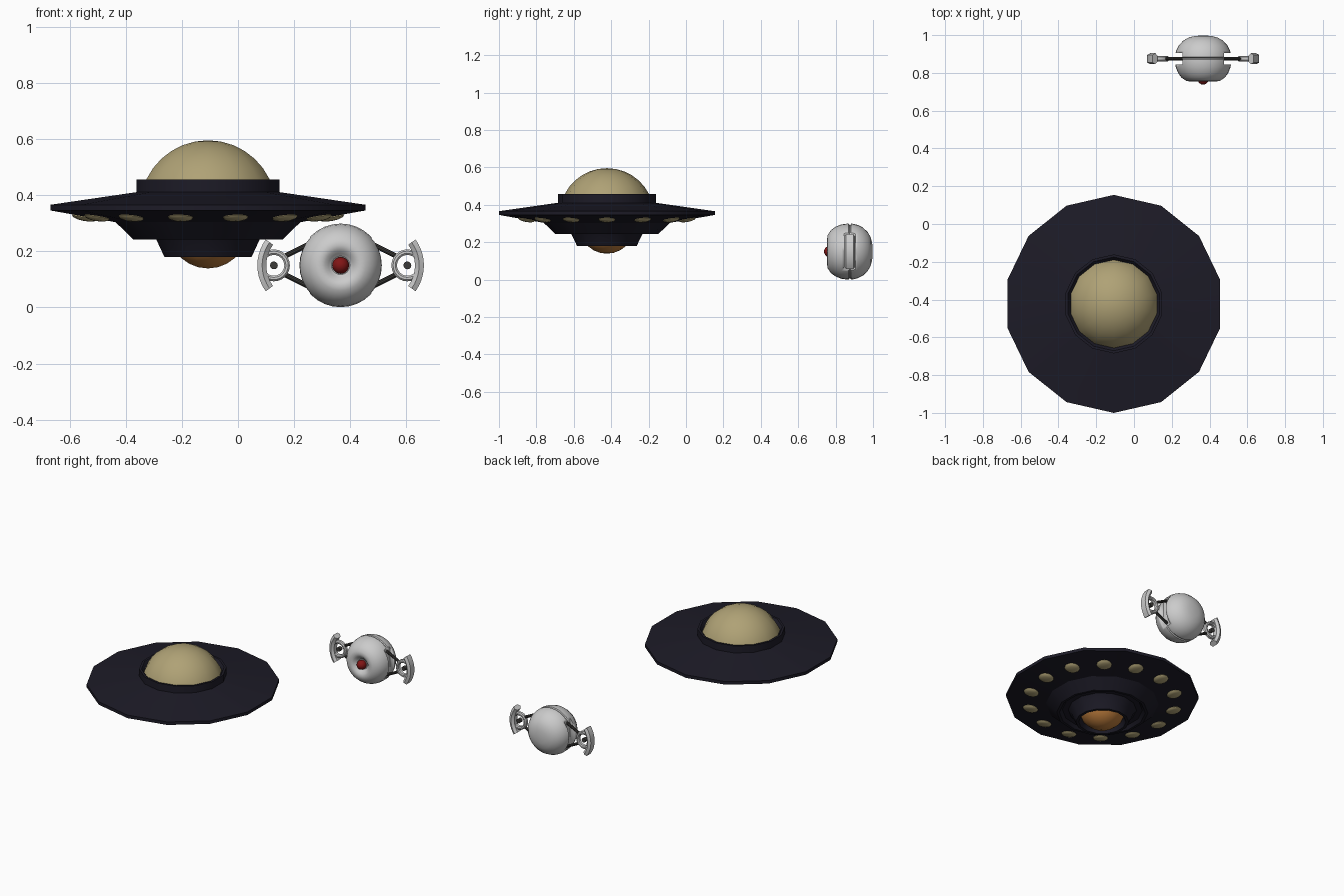
import bpy, bmesh, math
from mathutils import Vector, Matrix

if "Cube" in bpy.data.objects:
    bpy.data.objects.remove(bpy.data.objects["Cube"])

SX, SY = -0.107, -0.423              # saucer axis
RX, RY, RZ = 0.366, 0.875, 0.15      # drone centre
SIDES = 14


def material(name, rgb):
    m = bpy.data.materials.new(name)
    m.diffuse_color = (*rgb, 1)
    m.use_nodes = True
    m.node_tree.nodes["Principled BSDF"].inputs["Base Color"].default_value = m.diffuse_color
    return m


HULL = material("dark_hull", (0.012, 0.011, 0.02))
GLASS = material("pale_glass", (0.43, 0.36, 0.18))
ORANGE = material("orange_glow", (0.5, 0.2, 0.045))
RED = material("red_lens", (0.22, 0.008, 0.008))
DARK = material("dark_metal", (0.045, 0.043, 0.04))


def finish(name, bm, mat=None, angle=35):
    bmesh.ops.recalc_face_normals(bm, faces=bm.faces)
    me = bpy.data.meshes.new(name)
    bm.to_mesh(me)
    bm.free()
    ob = bpy.data.objects.new(name, me)
    bpy.context.collection.objects.link(ob)
    if mat:
        me.materials.append(mat)
    bpy.ops.object.select_all(action='DESELECT')
    ob.select_set(True)
    bpy.context.view_layer.objects.active = ob
    bpy.ops.object.shade_smooth_by_angle(angle=math.radians(angle))
    return ob


def lathe(name, profile, n, matrix, mat=None, closed=False, angle=35):
    """Turn (radius, height) points round z, one corner on +y."""
    bm = bmesh.new()
    rings = []
    for r, h in profile:
        if r < 1e-5:
            rings.append([bm.verts.new((0, 0, h))] * n)
        else:
            rings.append([bm.verts.new((r * math.sin(a), r * math.cos(a), h))
                          for a in (2 * math.pi * i / n for i in range(n))])
    pairs = list(zip(rings, rings[1:]))
    if closed:
        pairs.append((rings[-1], rings[0]))
    for a, b in pairs:
        for i in range(n):
            j = (i + 1) % n
            bm.faces.new(list(dict.fromkeys((a[i], a[j], b[j], b[i]))))
    bm.transform(matrix)
    return finish(name, bm, mat, angle)


def arc(r, h, zc, t0, t1, n):
    return [(abs(r * math.sin(t)), zc + h * math.cos(t))
            for t in (math.radians(t0 + (t1 - t0) * i / n) for i in range(n + 1))]


# ---------- saucer ----------
AXIS = Matrix.Translation((SX, SY, 0))
lathe("saucer_hull", [
    (0.225, 0.42), (0.238, 0.445), (0.248, 0.457), (0.262, 0.457), (0.262, 0.411),
    (0.577, 0.366), (0.577, 0.346), (0.338, 0.304), (0.274, 0.243), (0.258, 0.243),
    (0.24, 0.262), (0.205, 0.262), (0.188, 0.24), (0.159, 0.179), (0.142, 0.179),
    (0.125, 0.215)], SIDES, AXIS, HULL, angle=30)
lathe("cockpit_dome", arc(0.25, 0.245, 0.351, 0, 75, 7), SIDES, AXIS, GLASS, angle=60)
lathe("belly_lamp", arc(0.147, 0.145, 0.284, 180, 110, 5), SIDES, AXIS, ORANGE, angle=60)

# lights under the rim, one per facet, tilted to its slope
for i in range(SIDES):
    a = 2 * math.pi * (i + 0.5) / SIDES
    mtx = (AXIS @ Matrix.Rotation(-a, 4, 'Z') @ Matrix.Translation((0, 0.44, 0.321))
           @ Matrix.Rotation(math.radians(10), 4, 'X'))
    lathe(f"rim_light_{i + 1}", arc(0.046, 0.013, 0, 0, 180, 6), 16, mtx, GLASS, angle=60)

# ---------- drone ----------
# local z of the turned parts points backwards (+y)
CENTRE = Matrix.Translation((RX, RY, RZ))
FACING = CENTRE @ Matrix.Rotation(math.radians(-90), 4, 'X')
body = lathe("drone_body", [
    (0, 0.123), (0.04, 0.121), (0.075, 0.113), (0.105, 0.096), (0.129, 0.07),
    (0.143, 0.042), (0.149, 0.015), (0.149, 0.008), (0.143, 0.004), (0.143, -0.001),
    (0.149, -0.005), (0.149, -0.016), (0.145, -0.045), (0.133, -0.075), (0.115, -0.1),
    (0.09, -0.117), (0.072, -0.12), (0.055, -0.115), (0.043, -0.102), (0.033, -0.094),
    (0, -0.092)], 32, FACING)

# side recesses for the struts
bm = bmesh.new()
for s in (-1, 1):
    bmesh.ops.create_cube(bm, size=1, matrix=CENTRE @ Matrix.Translation((s * 0.155, 0, 0))
                          @ Matrix.Diagonal((0.09, 0.062, 0.2, 1)))
cutter = finish("recess_cutter", bm)
cutter.hide_render = True
cutter.hide_set(True)
mod = body.modifiers.new("recess", 'BOOLEAN')
mod.operation = 'DIFFERENCE'
mod.solver = 'EXACT'
mod.object = cutter

lathe("eye", arc(0.03, 0.03, -0.107, 0, 180, 10), 20, FACING, RED, angle=60)


def strut(name, a, b, r):
    a, b = Vector(a), Vector(b)
    bm = bmesh.new()
    bmesh.ops.create_cone(bm, cap_ends=True, segments=10, radius1=r, radius2=r,
                          depth=(b - a).length)
    rot = (b - a).to_track_quat('Z', 'Y').to_matrix().to_4x4()
    bm.transform(CENTRE @ Matrix.Translation((a + b) / 2) @ rot)
    finish(name, bm, DARK)


def blade(name, s):
    """Curved outer shield with a six-sided section."""
    section = [(0.125, -0.016), (0.14, -0.029), (0.157, -0.02),
               (0.157, 0.02), (0.14, 0.029), (0.125, 0.016)]
    bm = bmesh.new()
    rows = []
    for i in range(11):
        t = math.radians(-36 + 7.2 * i)
        rows.append([bm.verts.new((s * (0.14 + r * math.cos(t)), y, r * math.sin(t)))
                     for r, y in section])
    for a, b in zip(rows, rows[1:]):
        for k in range(6):
            m = (k + 1) % 6
            bm.faces.new((a[k], a[m], b[m], b[k]))
    bm.faces.new(rows[0])
    bm.faces.new(rows[-1])
    bm.transform(CENTRE)
    finish(name, bm)


for side, s in (("left", -1), ("right", 1)):
    hub = FACING @ Matrix.Translation((s * 0.238, 0, 0))
    lathe(f"{side}_hub_ring", [(0.037, -0.009), (0.043, -0.014), (0.051, -0.014), (0.057, -0.008),
                               (0.057, 0.008), (0.051, 0.014), (0.043, 0.014), (0.037, 0.009)],
          24, hub, closed=True)
    lathe(f"{side}_hub_pin", [(0, -0.012), (0.014, -0.012), (0.014, 0.012), (0, 0.012)],
          12, hub, DARK)
    blade(f"{side}_shield", s)
    for level, v in (("lower", -1), ("upper", 1)):
        strut(f"{side}_{level}_strut", (s * 0.1, 0, v * 0.082), (s * 0.2, 0, v * 0.032), 0.009)
